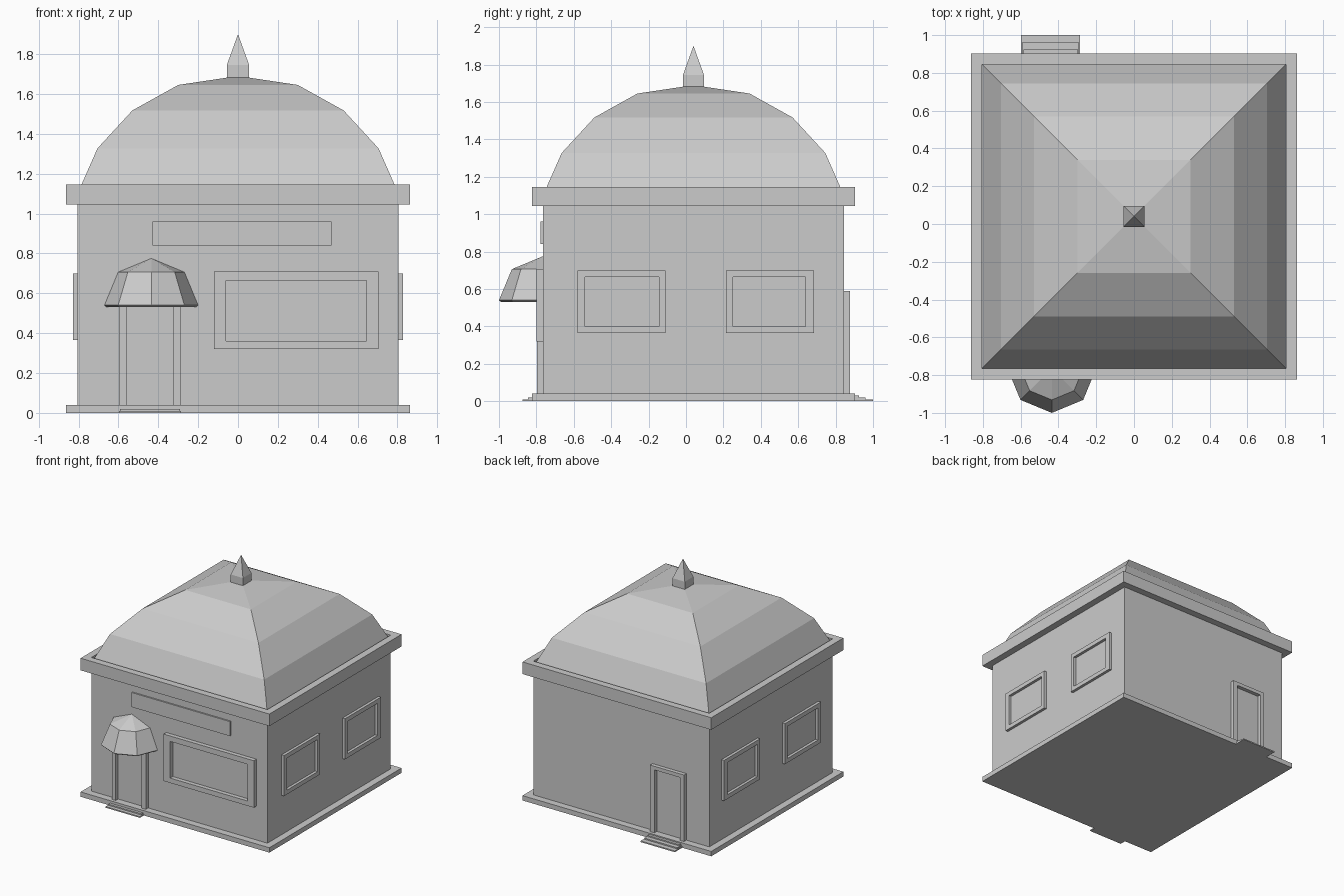
import bpy, bmesh, math
from mathutils import Matrix

if "Cube" in bpy.data.objects:
    bpy.data.objects.remove(bpy.data.objects["Cube"])

CY = 0.04      # centre of the house in y
H = 0.805      # half width of the walls


def make(name, verts, faces):
    me = bpy.data.meshes.new(name)
    me.from_pydata(verts, [], faces)
    bm = bmesh.new()
    bm.from_mesh(me)
    bmesh.ops.recalc_face_normals(bm, faces=bm.faces)
    bm.to_mesh(me)
    bm.free()
    ob = bpy.data.objects.new(name, me)
    bpy.context.collection.objects.link(ob)
    return ob


def box(name, x0, x1, y0, y1, z0, z1):
    v = [(x, y, z) for z in (z0, z1) for x, y in ((x0, y0), (x1, y0), (x1, y1), (x0, y1))]
    f = [(0, 3, 2, 1), (4, 5, 6, 7)] + [(i, (i + 1) % 4, 4 + (i + 1) % 4, 4 + i) for i in range(4)]
    return make(name, v, f)


def ring(name, outer, inner, d0, d1, place):
    """Rectangular frame; place(u, v, depth) maps it onto a wall."""
    v = []
    for d in (d0, d1):
        for u0, u1, w0, w1 in (outer, inner):
            v += [place(u, w, d) for u, w in ((u0, w0), (u1, w0), (u1, w1), (u0, w1))]
    f = []
    for i in range(4):
        j = (i + 1) % 4
        f += [(i, j, 4 + j, 4 + i), (8 + i, 12 + i, 12 + j, 8 + j),
              (i, 8 + i, 8 + j, j), (4 + i, 4 + j, 12 + j, 12 + i)]
    return make(name, v, f)


def square_lathe(name, profile):
    """Stack of square rings (half width, height), last point is the apex."""
    v, f = [], []
    for r, z in profile[:-1]:
        v += [(sx * r, CY + sy * r, z) for sx, sy in ((-1, -1), (1, -1), (1, 1), (-1, 1))]
    n = len(profile) - 1
    v.append((0, CY, profile[-1][1]))
    for k in range(n):
        for i in range(4):
            a, b = 4 * k + i, 4 * k + (i + 1) % 4
            f.append((a, b, b + 4, a + 4) if k < n - 1 else (a, b, 4 * n))
    f.append((3, 2, 1, 0))
    return make(name, v, f)


# Placement on each wall
def on_front(u, v, d): return (u, CY - H - d, v)
def on_back(u, v, d): return (u, CY + H + d, v)
def on_right(u, v, d): return (H + d, u, v)
def on_left(u, v, d): return (-H - d, u, v)
def flat(u, v, d): return (u, CY + v, d)


# Body
E = 0.863
box("base_plate", -E, E, CY - E, CY + E, 0, 0.04)
box("walls", -H, H, CY - H, CY + H, 0.03, 1.10)
ring("cornice", (-E, E, -E, E), (-H, H, -H, H), 1.045, 1.145, flat)

# Roof
square_lathe("dome_roof", [(H, 1.10), (0.705, 1.327), (0.53, 1.517), (0.30, 1.645), (0, 1.69)])
square_lathe("roof_finial", [(0.056, 1.67), (0.056, 1.745), (0, 1.90)])

# Windows and sign board
ring("front_window_frame", (-0.12, 0.705, 0.32, 0.708), (-0.06, 0.645, 0.36, 0.663), 0, 0.035, on_front)
for side, place in (("right", on_right), ("left", on_left)):
    ring(side + "_window_frame_a", (-0.58, -0.11, 0.365, 0.70), (-0.54, -0.145, 0.40, 0.665), 0, 0.023, place)
    ring(side + "_window_frame_b", (0.215, 0.685, 0.365, 0.70), (0.25, 0.64, 0.40, 0.665), 0, 0.023, place)
box("sign_board", -0.43, 0.47, -0.777, -0.76, 0.84, 0.96)

# Doors and steps
for side, place, runs in (("front", on_front, (0.08, 0.11)),
                          ("back", on_back, (0.08, 0.115, 0.155))):
    ring(side + "_door_frame", (-0.595, -0.285, 0.01, 0.59), (-0.56, -0.325, 0.02, 0.56), 0, 0.032, place)
    for k, run in enumerate(runs):
        top = 0.01 * (len(runs) - k)
        ya, yb = sorted((place(0, 0, 0)[1], place(0, 0, run)[1]))
        inset = 0.006 * (len(runs) - 1 - k)
        box(f"{side}_step_{k + 1}", -0.598 + inset, -0.285 - inset, ya, yb, 0, top)

# Quarter-sphere canopy over the front door
R, cx, cy, cz = 0.235, -0.435, CY - H, 0.54
verts, faces = [], []
for r, z in ((R - 0.012, cz - 0.01), (R, cz), (R * 0.707, cz + R * 0.707)):
    verts += [(cx - r * math.cos(a * math.pi / 4), cy - r * math.sin(a * math.pi / 4), z) for a in range(5)]
verts.append((cx, cy, cz + R))
for i in range(4):
    faces += [(i, i + 1, i + 6, i + 5), (i + 5, i + 6, i + 11, i + 10), (i + 10, i + 11, 15)]
faces += [(0, 1, 2, 3, 4), (0, 4, 9, 14, 15, 10, 5)]
make("door_canopy", verts, faces)
